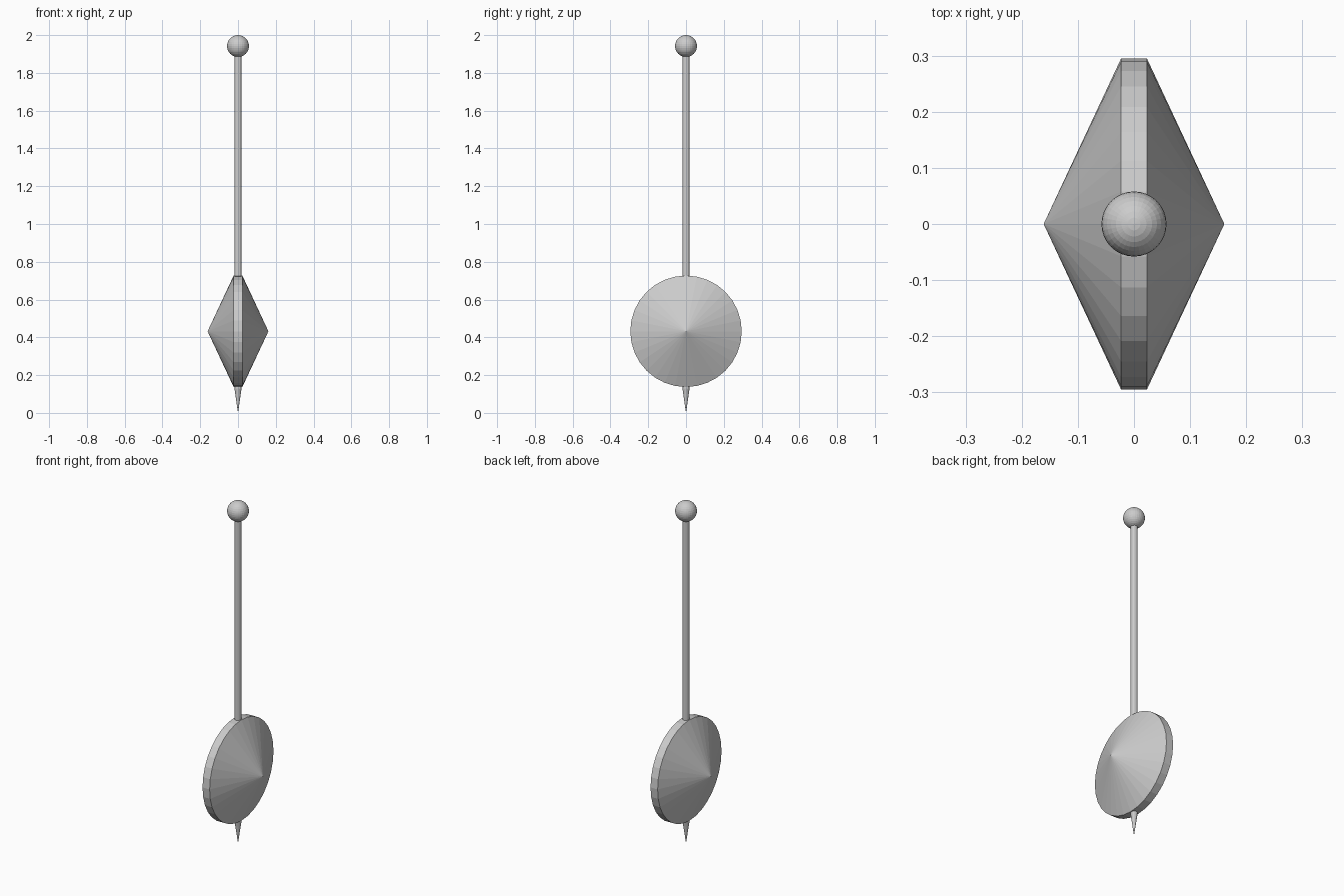
import bpy, math

if "Cube" in bpy.data.objects:
    bpy.data.objects.remove(bpy.data.objects["Cube"])

DISC_Z = 0.432


def lathe(name, profile, sides, rot=(0, 0, 0), loc=(0, 0, 0)):
    """Revolve (radius, height) points around z; radius 0 makes a pole."""
    verts, faces, rings = [], [], []
    for r, h in profile:
        n = 1 if r == 0 else sides
        rings.append([len(verts) + i for i in range(n)])
        for i in range(n):
            a = 2 * math.pi * i / sides
            verts.append((r * math.cos(a), r * math.sin(a), h))
    for low, high in zip(rings, rings[1:]):
        for i in range(sides):
            j = (i + 1) % sides
            quad = [low[i % len(low)], low[j % len(low)],
                    high[j % len(high)], high[i % len(high)]]
            faces.append(list(dict.fromkeys(quad)))
    mesh = bpy.data.meshes.new(name)
    mesh.from_pydata(verts, [], faces)
    mesh.update()
    obj = bpy.data.objects.new(name, mesh)
    bpy.context.collection.objects.link(obj)
    obj.rotation_euler, obj.location = rot, loc
    return obj


# Pendulum bob: double cone with a narrow flat rim, axis along x
lathe("bob", [(0, -0.161), (0.295, -0.023), (0.295, 0.023), (0, 0.161)], 32,
      rot=(0, math.pi / 2, 0), loc=(0, 0, DISC_Z))

# Rod through the bob, with a pointed tip underneath
lathe("rod", [(0, 0.13), (0.019, 0.13), (0.019, 1.90), (0, 1.90)], 12)
lathe("tip", [(0, 0.0), (0.019, 0.13), (0, 0.13)], 12)

# Ball at the top of the rod
bpy.ops.mesh.primitive_uv_sphere_add(segments=32, ring_count=16, radius=0.058,
                                     location=(0, 0, 1.942))
bpy.context.object.name = "top_ball"
